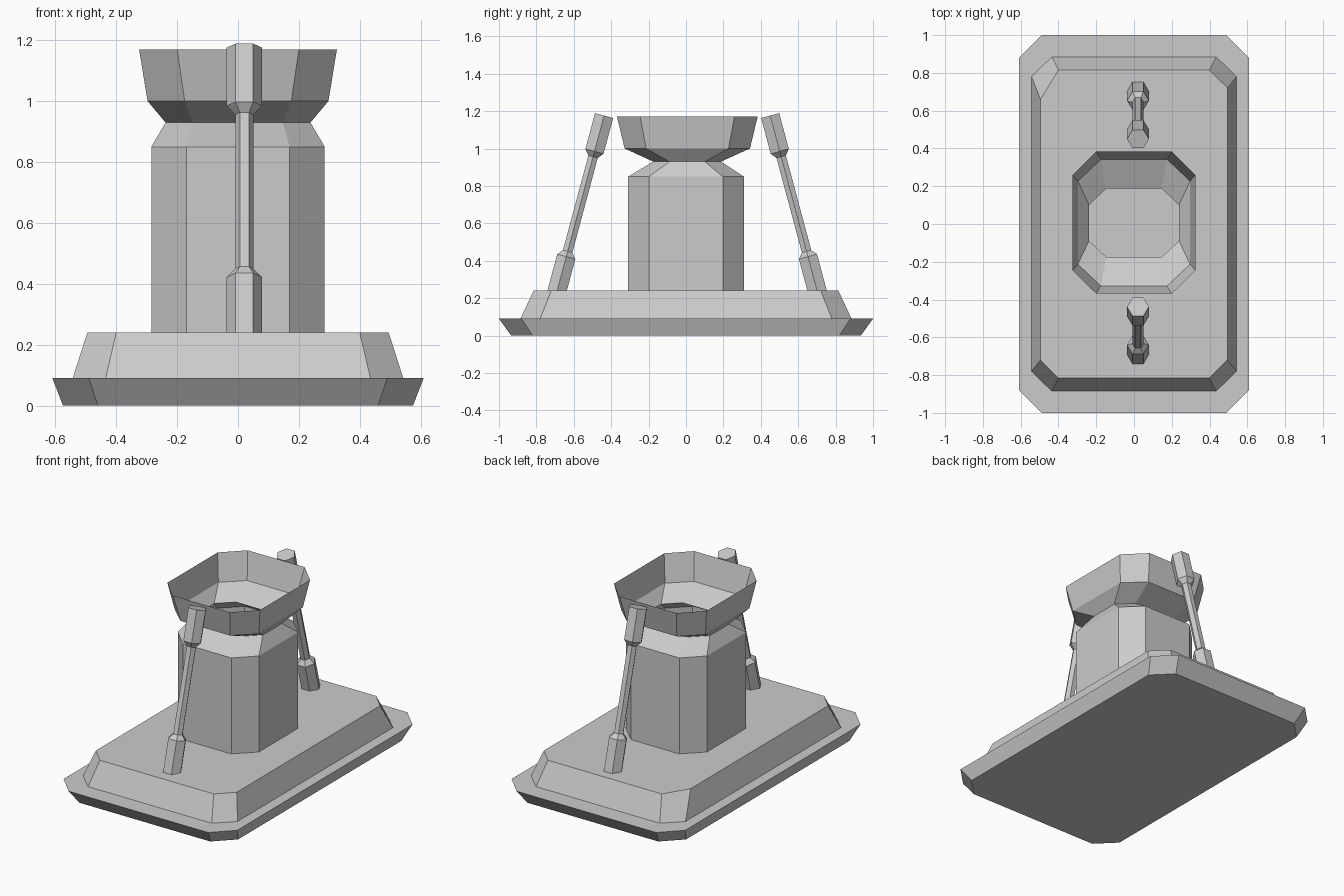
import bpy
import bmesh
from math import cos, sin, pi
from mathutils import Vector

cube = bpy.data.objects.get("Cube")
if cube:
    bpy.data.objects.remove(cube)

stone = bpy.data.materials.new("grey_stone")
stone.use_nodes = True
GREY = (0.6, 0.6, 0.6, 1)
stone.diffuse_color = GREY
stone.node_tree.nodes["Principled BSDF"].inputs["Base Color"].default_value = GREY


def octagon(x, y, flat_x, flat_y, z, cy=0):
    """Chamfered rectangle: half sizes and half lengths of its straight sides."""
    quarter = [(x, flat_y), (flat_x, y)]
    pts = quarter + [(-a, b) for a, b in quarter[::-1]]
    pts += [(-a, -b) for a, b in pts]
    return [Vector((a, b + cy, z)) for a, b in pts]


def loft(name, rings, caps=(True, True)):
    """Skin a stack of rings with flat faces, optionally closing the ends."""
    bm = bmesh.new()
    loops = [[bm.verts.new(p) for p in ring] for ring in rings]
    n = len(loops[0])
    for low, high in zip(loops, loops[1:]):
        for i in range(n):
            j = (i + 1) % n
            bm.faces.new((low[i], low[j], high[j], high[i]))
    if caps[0]:
        bm.faces.new(loops[0][::-1])
    if caps[1]:
        bm.faces.new(loops[-1])
    mesh = bpy.data.meshes.new(name)
    bm.to_mesh(mesh)
    bm.free()
    mesh.materials.append(stone)
    obj = bpy.data.objects.new(name, mesh)
    bpy.context.collection.objects.link(obj)
    return obj


# Flared plinth and the tapered step on it
loft("plinth", [octagon(0.575, 0.935, 0.46, 0.82, 0),
                octagon(0.61, 1.0, 0.49, 0.88, 0.09)])
step_top = octagon(0.495, 0.815, 0.4, 0.72, 0.24)
step_top[3].y = 0.66  # one longer chamfer at the back
loft("step", [octagon(0.543, 0.885, 0.435, 0.78, 0.09), step_top])

# Open thin-walled column with a pinched neck and flared bowl
loft("column_and_bowl", [
    octagon(0.285, 0.31, 0.17, 0.197, 0.24),
    octagon(0.285, 0.31, 0.17, 0.197, 0.85),
    octagon(0.238, 0.181, 0.147, 0.095, 0.93, 0.006),
    octagon(0.297, 0.335, 0.175, 0.22, 1.0, 0.007),
    octagon(0.325, 0.376, 0.2, 0.252, 1.17, 0.007),
], caps=(False, False))


# Leaning hexagonal rods with thick ends
def rod(name, side):
    foot = Vector((0.021, side * 0.695 + 0.006, 0.24))
    top = Vector((0.021, side * 0.444 + 0.006, 1.176))
    axis = (top - foot).normalized()
    across = Vector((1, 0, 0))
    depth = axis.cross(across)
    rings = []
    for z, radius in [(0.22, 0.058), (0.422, 0.058), (0.45, 0.03),
                      (0.956, 0.03), (0.985, 0.058), (1.176, 0.058)]:
        centre = foot + axis * ((z - foot.z) / axis.z)
        rings.append([centre + radius * (cos(k * pi / 3) * across + sin(k * pi / 3) * depth)
                      for k in range(6)])
    loft(name, rings)


rod("front_rod", -1)
rod("back_rod", 1)
